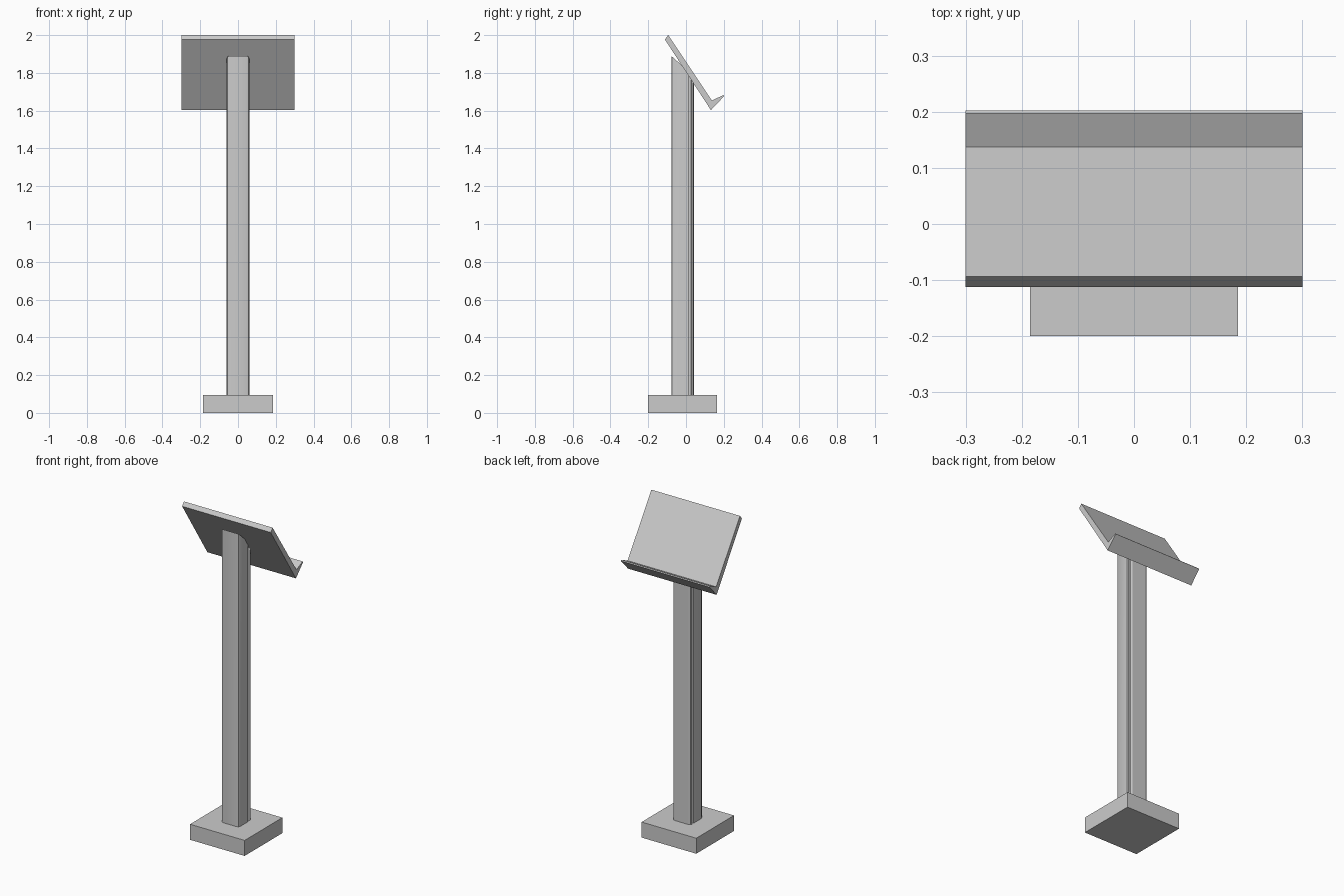
import bpy
import bmesh

if "Cube" in bpy.data.objects:
    bpy.data.objects.remove(bpy.data.objects["Cube"])


def finish(name, bm):
    """Turn a bmesh into a named object with crisp edges."""
    bmesh.ops.recalc_face_normals(bm, faces=bm.faces)
    mesh = bpy.data.meshes.new(name)
    bm.to_mesh(mesh)
    bm.free()
    obj = bpy.data.objects.new(name, mesh)
    bpy.context.collection.objects.link(obj)
    bpy.ops.object.select_all(action='DESELECT')
    obj.select_set(True)
    bpy.context.view_layer.objects.active = obj
    bpy.ops.object.shade_smooth_by_angle(angle=0.5)
    return obj


def extrude_profile(name, points, offset):
    """Extrude a closed 3D outline by an offset vector."""
    bm = bmesh.new()
    face = bm.faces.new([bm.verts.new(p) for p in points])
    out = bmesh.ops.extrude_face_region(bm, geom=[face])
    verts = [g for g in out["geom"] if isinstance(g, bmesh.types.BMVert)]
    bmesh.ops.translate(bm, verts=verts, vec=offset)
    return bm, verts


# Square foot block
bm, _ = extrude_profile("base", [(-0.185, -0.2, 0), (0.185, -0.2, 0),
                                 (0.185, 0.165, 0), (-0.185, 0.165, 0)], (0, 0, 0.095))
finish("base", bm)

# Post: chamfered section with a narrow groove down each side, slanted top
half = [(0.044, -0.078), (0.055, -0.074), (0.06, -0.062), (0.06, 0.012),
        (0.05, 0.014), (0.05, 0.027), (0.06, 0.029), (0.057, 0.038), (0.048, 0.043)]
section = half + [(-x, y) for x, y in reversed(half)]
bm, top = extrude_profile("post", [(x, y, 0.085) for x, y in section], (0, 0, 1.0))
for v in top:
    v.co.z = 1.89 - 0.9 * (v.co.y + 0.078)
finish("post", bm)

# Slanted reading board with tapered book lip
board = [(-0.112, 1.977), (0.132, 1.603), (0.202, 1.677), (0.197, 1.682),
         (0.137, 1.654), (-0.094, 2.0)]
bm, _ = extrude_profile("reading_board", [(-0.3, y, z) for y, z in board], (0.6, 0, 0))
finish("reading_board", bm)
